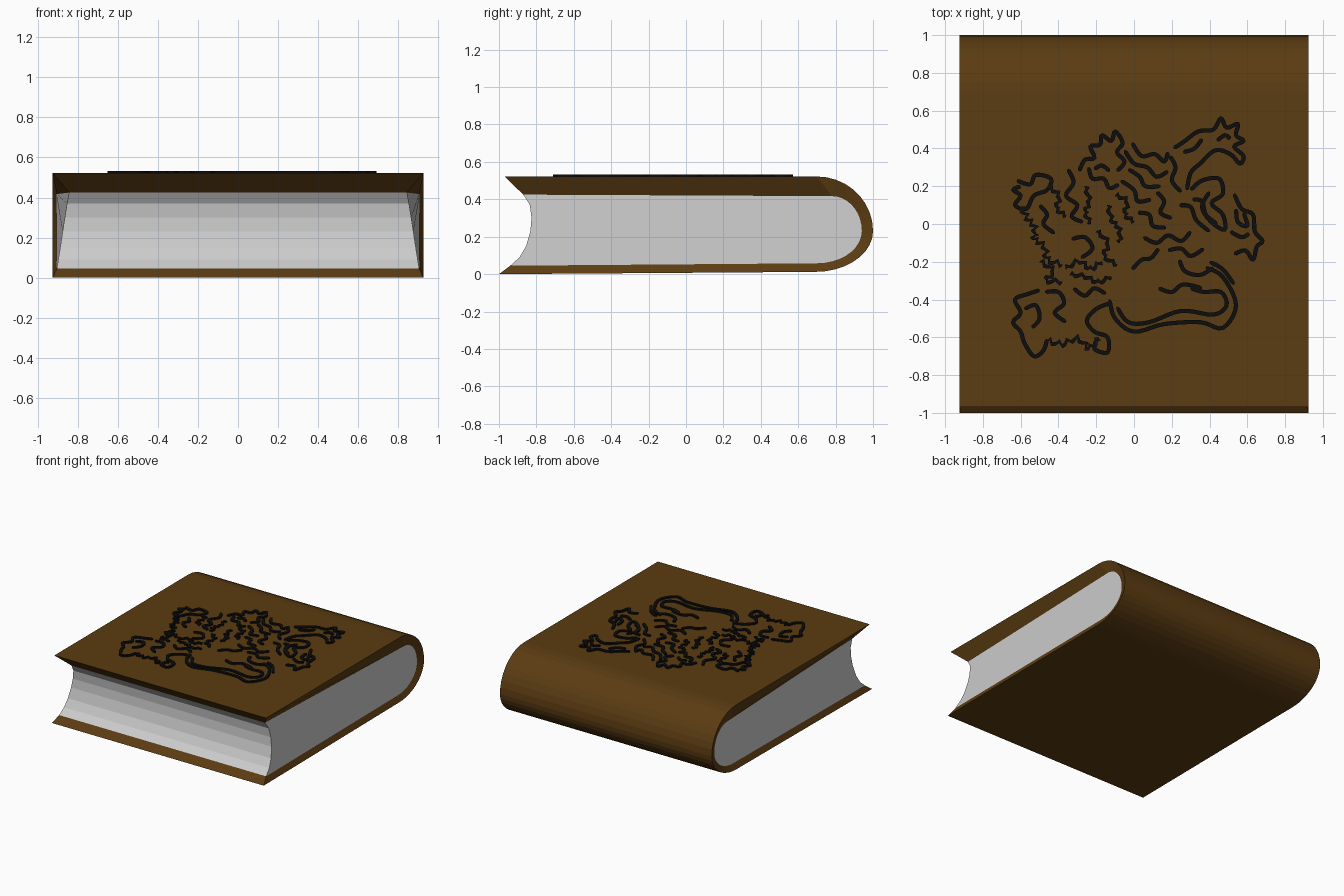
import bpy, bmesh, math
from mathutils import Vector

if "Cube" in bpy.data.objects:
    bpy.data.objects.remove(bpy.data.objects["Cube"])


def material(name, rgb):
    m = bpy.data.materials.new(name)
    m.diffuse_color = (*rgb, 1)
    m.use_nodes = True
    m.node_tree.nodes["Principled BSDF"].inputs["Base Color"].default_value = m.diffuse_color
    return m


BROWN = material("brown leather", (0.105, 0.045, 0.006))
PAPER = material("pale paper", (0.60, 0.60, 0.60))
BLACK = material("black ink", (0.004, 0.004, 0.004))


def finish(bm, name, mat):
    bmesh.ops.recalc_face_normals(bm, faces=bm.faces)
    me = bpy.data.meshes.new(name)
    bm.to_mesh(me)
    bm.free()
    me.materials.append(mat)
    ob = bpy.data.objects.new(name, me)
    bpy.context.collection.objects.link(ob)


def arc(cy_top, cy_low, tip, up, low, n=18, cz=0.23):
    """Spine arc from top to bottom as (y, z) points."""
    pts = []
    for i in range(n + 1):
        a = math.pi / 2 - math.pi * i / n
        cy = cy_top if a > 0 else cy_low
        pts.append((cy + (tip - cy) * math.cos(a),
                    cz + (up if a > 0 else low) * math.sin(a)))
    return pts


def inner_x(y, z):
    """Half width of the page block, narrowing towards the upper fore edge."""
    return 0.905 - 0.06 * max(0, (z - 0.04) / 0.38) * max(0, (0.75 - y) / 1.6)


# Profiles seen from the side, running top board, spine, bottom board
outer = [(-0.97, 0.522)] + arc(0.70, 0.69, 1.0, 0.292, 0.218) + [(-1.0, 0.0)]
inner = [(-0.87, 0.425)] + arc(0.78, 0.70, 0.94, 0.187, 0.172) + [(-0.94, 0.045)]
fore_edge = [(-0.89, 0.09), (-0.855, 0.15), (-0.832, 0.23), (-0.826, 0.30), (-0.835, 0.37)]


def rings(bm, pts, width):
    return [[bm.verts.new((s * width(y, z), y, z)) for y, z in pts] for s in (-1, 1)]


# Cover: one bent board with edges bevelled in towards the pages
bm = bmesh.new()
O = rings(bm, outer, lambda y, z: 0.925)
I = rings(bm, inner, inner_x)
last = len(outer) - 1
for i in range(last):
    for R in (O, I):
        bm.faces.new((R[0][i], R[0][i + 1], R[1][i + 1], R[1][i]))
    for s in (0, 1):
        bm.faces.new((O[s][i], O[s][i + 1], I[s][i + 1], I[s][i]))
for i in (0, last):
    bm.faces.new((O[0][i], O[1][i], I[1][i], I[0][i]))
finish(bm, "book_cover", BROWN)

# Page block with hollowed fore edge
bm = bmesh.new()
P = rings(bm, inner + fore_edge, inner_x)
count = len(P[0])
for i in range(count):
    j = (i + 1) % count
    bm.faces.new((P[0][i], P[0][j], P[1][j], P[1][i]))
for side in P:
    bm.faces.new(side)
finish(bm, "page_block", PAPER)

# Embossed beast: thin raised line work on the top board
emblem = bmesh.new()
Z0, Z1 = 0.518, 0.533


def smooth(pts, steps=5):
    """Catmull-Rom curve through the points."""
    p = [pts[0]] + pts + [pts[-1]]
    out = []
    for a, b, c, d in zip(p, p[1:], p[2:], p[3:]):
        for k in range(steps):
            t = k / steps
            out.append(0.5 * (2 * b + (c - a) * t + (2 * a - 5 * b + 4 * c - d) * t * t
                              + (3 * b - a - 3 * c + d) * t ** 3))
    return out + [pts[-1]]


def stroke(*c, jag=0.0, w=0.011):
    """Ribbon through x, y pairs in hundredths; jag adds fur teeth."""
    pts = [Vector((c[i], c[i + 1])) / 100 for i in range(0, len(c), 2)]
    line = smooth(pts, 5)
    n = len(line)
    dirs = [(line[min(i + 1, n - 1)] - line[max(i - 1, 0)]).normalized() for i in range(n)]
    if jag:
        line = [p + Vector((-d.y, d.x)) * jag * (0, 1, -0.4)[i % 3]
                for i, (p, d) in enumerate(zip(line, dirs))]
    prev = None
    for i, (p, d) in enumerate(zip(line, dirs)):
        h = w * (0.45 if i in (0, n - 1) else 1)
        o = Vector((-d.y, d.x)) * h
        q = [emblem.verts.new((v.x, v.y, z))
             for v, z in ((p - o, Z0), (p + o, Z0), (p + o, Z1), (p - o, Z1))]
        if prev:
            for k in range(4):
                emblem.faces.new((prev[k], prev[(k + 1) % 4], q[(k + 1) % 4], q[k]))
        if i in (0, n - 1):
            emblem.faces.new(q)
        prev = q


# tail: two long sweeping lines and tufts
stroke(-13, -40, -10, -50, 0, -57, 16, -53, 35, -52, 47, -55, 54, -43, 47, -28, 38, -23)
stroke(-9, -44, -3, -52, 8, -52, 25, -46, 42, -48, 49, -43, 46, -36, 37, -36, 30, -34)
stroke(13, -34, 20, -36, 26, -32, 36, -34)
stroke(24, -19, 27, -25, 35, -27, 42, -23)
stroke(40, -20, 47, -24, 53, -32)
# upper right paw
stroke(21, 40, 27, 44, 34, 49, 42, 50, 46, 56, 49, 51, 55, 53, 54, 47, 58, 44, 53, 41,
       58, 36, 56, 32, 51, 37, 43, 39, 35, 32, 30, 27, 28, 18)
stroke(26, 38, 32, 40, 36, 45)
stroke(44, 44, 48, 47, 51, 45)
# right foot
stroke(53, 16, 57, 8, 63, 5, 64, -4, 68, -9, 65, -12, 63, -19, 59, -14, 53, -16)
stroke(54, 8, 55, 1, 60, -1, 58, 6)
stroke(51, -4, 57, -7, 61, -5)
# curled ornament
stroke(30, 18, 36, 23, 45, 24, 47, 16, 41, 11, 47, 5, 48, -3, 41, 1, 36, 9, 40, 17)
stroke(24, 10, 30, 9, 33, 2, 40, -4)
stroke(31, 13, 36, 12, 38, 5, 44, 0)
# head and crest at the top
stroke(-29, 28, -26, 34, -21, 35, -23, 41, -18, 42, -17, 47, -12, 44, -10, 49, -6, 43,
       -9, 38, -5, 33, -9, 28)
stroke(-24, 30, -22, 24, -16, 24, -13, 19, -8, 21)
stroke(-21, 29, -17, 31, -13, 28)
stroke(-35, 29, -32, 22, -36, 15, -30, 10, -33, 4, -27, 1)
stroke(-26, 20, -24, 12, -26, 6, -23, 0, jag=0.012)
# mane along the neck and back
stroke(-1, 43, 4, 36, 11, 37, 16, 33, 18, 38)
stroke(-5, 39, 0, 32, 7, 30, 12, 25, 18, 28)
stroke(-3, 29, 3, 25, 6, 20, 14, 20)
stroke(19, 36, 22, 30, 20, 23, 25, 17)
stroke(-7, 23, 0, 18, 2, 12, 9, 13)
stroke(-10, 15, -4, 12, -5, 5, 0, 1, jag=0.012)
stroke(12, 17, 16, 12, 14, 6, 20, 3)
stroke(2, 6, 8, 5, 10, -1, 17, -2)
stroke(-14, 10, -12, 2, -8, -3, -8, -10, jag=0.012)
# body and flank
stroke(5, -7, 12, -10, 18, -6, 25, -9, 30, -4)
stroke(-1, -24, 4, -19, 9, -18, 13, -13)
stroke(18, -14, 25, -13, 30, -17, 37, -13)
stroke(-20, -4, -14, -10, -16, -17, -9, -22, jag=0.012)
stroke(-33, -8, -26, -7, -22, -13, -28, -18)
stroke(-36, -24, -29, -20, -23, -24, -17, -20, jag=0.014)
# left paw and foreleg
stroke(-62, 23, -55, 21, -52, 26, -44, 24, -46, 18, -53, 15, -57, 8, -63, 10, -60, 15,
       -64, 18, -60, 20)
stroke(-60, 9, -57, 3, -53, -2, -53, -8, -48, -12, -46, -19, -38, -22, jag=0.018)
stroke(-45, 19, -40, 15, -41, 8, -36, 4, jag=0.012)
stroke(-50, 10, -46, 5, -48, 0, -42, -5)
stroke(-50, -20, -43, -25, -47, -30, -38, -31, jag=0.015)
# lower left paw and hind leg
stroke(-50, -35, -56, -37, -63, -40, -60, -47, -64, -52, -60, -57, -58, -63, -53, -70,
       -48, -67, -46, -61)
stroke(-46, -62, -38, -64, -30, -61, -24, -66, -18, -61, jag=0.018)
stroke(-19, -60, -21, -66, -14, -68, -14, -60, -21, -57, -25, -51, -20, -45, -13, -42)
stroke(-58, -45, -52, -43, -50, -50, -54, -55)
stroke(-47, -36, -40, -36, -37, -42, -42, -47, -36, -52)
stroke(-32, -34, -26, -38, -21, -34, -15, -37)
stroke(-34, -27, -26, -28, -19, -31, -12, -28, jag=0.012)
finish(emblem, "beast_emblem", BLACK)
